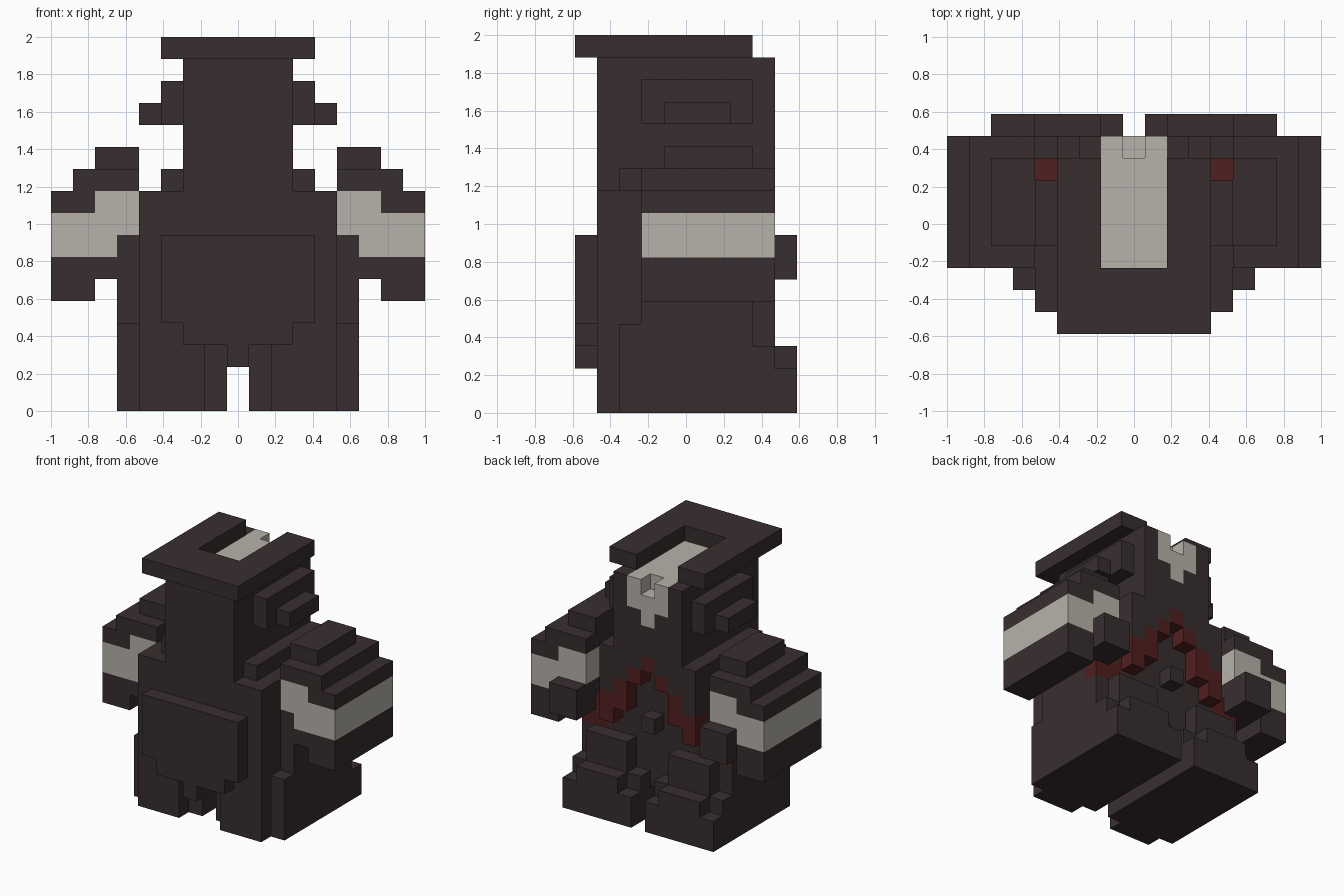
import bpy
import bmesh
from mathutils import Vector

if "Cube" in bpy.data.objects:
    bpy.data.objects.remove(bpy.data.objects["Cube"], do_unlink=True)

U = 2 / 17  # edge length of one block


def material(name, rgb):
    m = bpy.data.materials.new(name)
    m.use_nodes = True
    m.diffuse_color = (*rgb, 1)
    m.node_tree.nodes["Principled BSDF"].inputs["Base Color"].default_value = (*rgb, 1)
    return m


DARK = material("dark_brown", (0.039, 0.027, 0.028))
LIGHT = material("pale_grey", (0.47, 0.445, 0.40))
RED = material("deep_red", (0.085, 0.014, 0.014))

grid = {}      # block position -> part that owns it
colours = {}   # part -> material


def part(name, colour, *boxes):
    """Fill boxes (x columns inclusive, y span, z span), mirrored across x."""
    colours[name] = colour
    for (x0, x1), (y0, y1), (z0, z1) in boxes:
        for x in range(x0, x1 + 1):
            for y in range(y0, y1):
                for z in range(z0, z1):
                    grid[x, y, z] = grid[-x, y, z] = name


def carve(xs, ys, zs):
    for x in range(xs[0], xs[1] + 1):
        for y in range(*ys):
            for z in range(*zs):
                grid.pop((x, y, z), None)
                grid.pop((-x, y, z), None)


# Body and front plate
part("torso", DARK, ((0, 3), (-4, 3), (3, 10)), ((4, 4), (-4, 2), (3, 10)),
     ((0, 0), (-4, 3), (2, 3)))
part("front_plate", DARK, ((0, 3), (-5, -4), (4, 8)), ((0, 2), (-5, -4), (3, 4)),
     ((0, 0), (-5, -4), (2, 3)))
part("hips", DARK, ((5, 5), (-2, 3), (4, 8)), ((4, 4), (2, 3), (3, 5)))
part("buckle", DARK, ((0, 0), (3, 4), (6, 7)))

# Legs and feet
part("legs", DARK, ((2, 4), (-4, 4), (0, 5)), ((1, 1), (-3, 4), (0, 3)),
     ((5, 5), (-3, 4), (0, 3)), ((5, 5), (-3, 3), (3, 4)))
part("feet", DARK, ((1, 5), (4, 5), (0, 2)), ((2, 4), (4, 5), (2, 3)))

# Arms, bands and hands
part("arms", DARK, ((7, 8), (-2, 4), (5, 10)), ((5, 6), (-2, 4), (6, 10)))
part("shoulder_pads", DARK, ((5, 7), (-2, 4), (10, 11)), ((5, 6), (-1, 3), (11, 12)))
part("arm_bands", LIGHT, ((7, 8), (-2, 4), (7, 9)), ((6, 6), (-2, 4), (7, 10)),
     ((5, 5), (-2, 4), (8, 10)))
part("hands", DARK, ((5, 6), (4, 5), (6, 8)))

# Head, collar and ears
part("head", DARK, ((0, 2), (-4, 4), (10, 16)))
part("collar", DARK, ((3, 3), (-3, 4), (10, 11)), ((3, 3), (3, 4), (8, 10)),
     ((2, 2), (3, 4), (9, 10)))
part("ears", DARK, ((3, 3), (-2, 3), (13, 15)), ((4, 4), (-1, 2), (13, 14)))

# Stepped red trim
part("trim", RED, ((0, 0), (3, 4), (10, 11)), ((1, 1), (3, 4), (9, 10)),
     ((2, 2), (3, 4), (7, 9)), ((3, 3), (3, 4), (6, 8)),
     ((4, 4), (2, 3), (5, 7)), ((5, 5), (2, 3), (5, 6)))

# Pale crest with a notch, and the slotted brim around it
part("crest", LIGHT, ((0, 1), (-2, 4), (14, 16)), ((0, 0), (3, 4), (13, 14)))
carve((0, 0), (3, 4), (15, 16))
part("brim", DARK, ((0, 3), (-5, 3), (16, 17)))
carve((0, 1), (-2, 3), (16, 17))

# Turn the outer block faces of each part into a mesh
for name, colour in colours.items():
    bm = bmesh.new()
    for cell, owner in grid.items():
        if owner != name:
            continue
        centre = Vector((cell[0], cell[1] + 0.5, cell[2] + 0.5))
        for axis in range(3):
            for sign in (-1, 1):
                near = list(cell)
                near[axis] += sign
                if tuple(near) in grid:
                    continue
                n, a = Vector(), Vector()
                n[axis] = sign
                a[(axis + 1) % 3] = 1
                b = n.cross(a)
                corners = (-a - b, a - b, a + b, b - a)
                bm.faces.new([bm.verts.new((centre + (n + c) / 2) * U) for c in corners])
    bmesh.ops.remove_doubles(bm, verts=bm.verts, dist=U / 100)
    mesh = bpy.data.meshes.new(name)
    bm.to_mesh(mesh)
    bm.free()
    mesh.materials.append(colour)
    bpy.context.collection.objects.link(bpy.data.objects.new(name, mesh))
